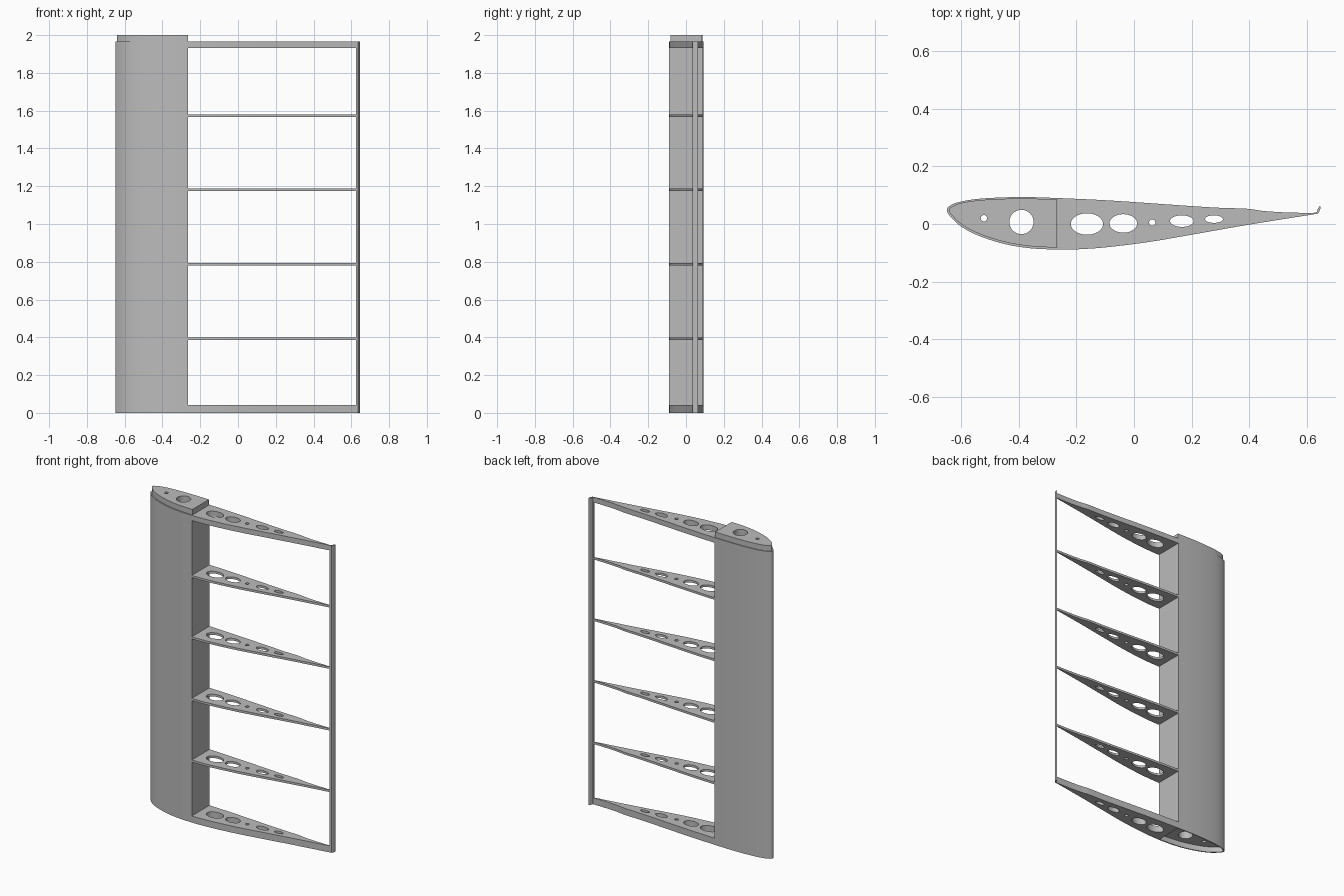
import bpy, bmesh, math
from mathutils import Vector

if "Cube" in bpy.data.objects:
    bpy.data.objects.remove(bpy.data.objects["Cube"])

grey = bpy.data.materials.new("plain grey")
grey.diffuse_color = (0.5, 0.5, 0.5, 1)
grey.use_nodes = True
grey.node_tree.nodes["Principled BSDF"].inputs["Base Color"].default_value = grey.diffuse_color

SPAR_X = -0.265      # where the nose box ends and the ribs begin
TOP = 1.965          # height of the skin, ribs and trailing edge


def smooth_path(pts, steps=6):
    """Catmull-Rom curve through the points."""
    p = [Vector(q) for q in pts]
    p = [2 * p[0] - p[1]] + p + [2 * p[-1] - p[-2]]
    out = []
    for i in range(1, len(p) - 2):
        a, b, c, d = p[i - 1:i + 3]
        for s in range(steps):
            t = s / steps
            out.append(0.5 * (2 * b + (c - a) * t + (2 * a - 5 * b + 4 * c - d) * t * t
                              + (3 * b - a - 3 * c + d) * t ** 3))
    return out + [p[-2]]


def ellipse(x, y, rx, ry, n=40):
    return [Vector((x + rx * math.cos(2 * math.pi * i / n),
                    y + ry * math.sin(2 * math.pi * i / n))) for i in range(n)]


def plate(name, loops, z0, z1):
    """Extrude an outline with holes from z0 to z1."""
    cu = bpy.data.curves.new(name, 'CURVE')
    cu.dimensions = '2D'
    cu.fill_mode = 'BOTH'
    cu.extrude = (z1 - z0) / 2
    for loop in loops:
        sp = cu.splines.new('POLY')
        sp.points.add(len(loop) - 1)
        for pt, v in zip(sp.points, loop):
            pt.co = (v[0], v[1], 0, 1)
        sp.use_cyclic_u = True
    ob = bpy.data.objects.new(name, cu)
    bpy.context.collection.objects.link(ob)
    bpy.ops.object.select_all(action='DESELECT')
    ob.select_set(True)
    bpy.context.view_layer.objects.active = ob
    bpy.ops.object.convert(target='MESH')
    ob = bpy.context.object
    ob.name = name
    bm = bmesh.new()
    bm.from_mesh(ob.data)
    bmesh.ops.remove_doubles(bm, verts=bm.verts, dist=1e-5)
    bmesh.ops.recalc_face_normals(bm, faces=bm.faces)
    bmesh.ops.translate(bm, verts=bm.verts, vec=(0, 0, (z0 + z1) / 2))
    bm.to_mesh(ob.data)
    bm.free()
    ob.data.materials.clear()
    ob.data.materials.append(grey)
    bpy.ops.object.shade_smooth_by_angle(angle=math.radians(30))
    return ob


# Nose outline, from the upper spar edge round the leading edge to the lower one
nose = smooth_path([(SPAR_X, 0.090), (-0.36, 0.093), (-0.46, 0.092), (-0.55, 0.086),
                    (-0.61, 0.075), (-0.64, 0.062), (-0.648, 0.047), (-0.638, 0.028),
                    (-0.60, -0.008), (-0.54, -0.040), (-0.45, -0.069), (-0.36, -0.084),
                    (SPAR_X, -0.089)])

# Inner outline: thin skin on the upper side, a little thicker below
inner = []
for i, v in enumerate(nose):
    t = nose[min(i + 1, len(nose) - 1)] - nose[max(i - 1, 0)]
    n = Vector((-t.y, t.x)).normalized()
    inner.append(v + n * (0.005 if i < len(nose) * 0.35 else 0.007))
inner[0].x = inner[-1].x = SPAR_X

# Leading edge skin
plate("leading_edge_skin", [nose + inner[::-1]], 0, TOP)

# Core: raised above the skin at the top, recessed at the bottom as a socket
core = [v.copy() for v in inner]
core[0].x = core[-1].x = SPAR_X - 0.001
plate("nose_core", [core, ellipse(-0.52, 0.02, 0.011, 0.011),
                    ellipse(-0.39, 0.007, 0.042, 0.042)], 0.035, 2.0)

# Ribs with lightening holes
upper = smooth_path([(SPAR_X, 0.090), (-0.13, 0.084), (0.0, 0.076), (0.2, 0.062), (0.30, 0.056),
                     (0.39, 0.053), (0.45, 0.045), (0.53, 0.040), (0.632, 0.038)])
lower = smooth_path([(0.632, 0.035), (0.4, -0.002), (0.2, -0.037), (0.06, -0.061),
                     (-0.08, -0.079), (-0.18, -0.087), (SPAR_X, -0.089)])
holes = [ellipse(-0.163, 0.0, 0.056, 0.037), ellipse(-0.037, 0.002, 0.048, 0.032),
         ellipse(0.063, 0.005, 0.011, 0.011), ellipse(0.166, 0.010, 0.041, 0.020),
         ellipse(0.277, 0.017, 0.031, 0.013)]
rib = [upper + lower] + holes
plate("bottom_rib", rib, 0, 0.042)
for i, z in enumerate((0.393, 0.787, 1.181, 1.574)):
    plate(f"middle_rib_{i + 1}", rib, z - 0.007, z + 0.007)
plate("top_rib", rib, TOP - 0.033, TOP)

# Trailing edge strip with its upturned lip
plate("trailing_edge", [[(0.624, 0.034), (0.636, 0.035), (0.641, 0.042), (0.646, 0.054),
                         (0.645, 0.064), (0.638, 0.055), (0.632, 0.039), (0.624, 0.039)]], 0, TOP)
